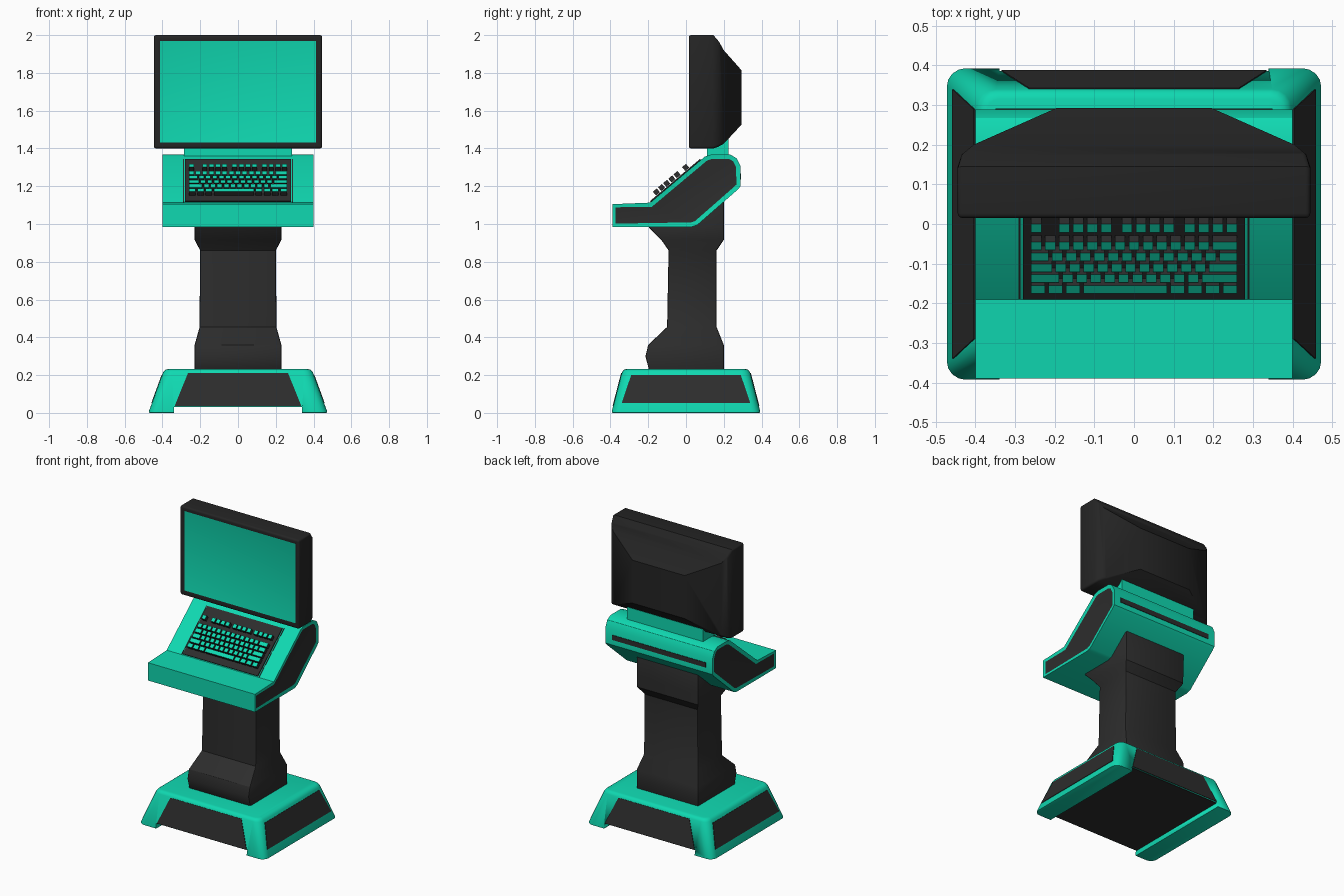
import bpy, bmesh
from math import atan2, cos, sin, radians
from mathutils import Vector, Matrix

cube = bpy.data.objects.get("Cube")
if cube:
    bpy.data.objects.remove(cube)


def material(name, rgb):
    m = bpy.data.materials.new(name)
    m.use_nodes = True
    m.diffuse_color = (*rgb, 1)
    m.node_tree.nodes["Principled BSDF"].inputs["Base Color"].default_value = (*rgb, 1)
    return m


GREEN = material("teal_green", (0.005, 0.69, 0.44))
DARK = material("charcoal", (0.026, 0.026, 0.026))
BLACK = material("black_plastic", (0.018, 0.018, 0.018))


def finish(bm, name, *mats):
    bmesh.ops.recalc_face_normals(bm, faces=bm.faces)
    me = bpy.data.meshes.new(name)
    bm.to_mesh(me)
    bm.free()
    ob = bpy.data.objects.new(name, me)
    bpy.context.collection.objects.link(ob)
    for m in mats:
        me.materials.append(m)
    bpy.ops.object.select_all(action="DESELECT")
    ob.select_set(True)
    bpy.context.view_layer.objects.active = ob
    bpy.ops.object.shade_smooth_by_angle(angle=radians(32))
    return ob


def loft(rings):
    """Skin a list of closed rings and cap both ends."""
    bm = bmesh.new()
    loops = [[bm.verts.new(p) for p in ring] for ring in rings]
    n = len(loops[0])
    for a, b in zip(loops, loops[1:]):
        for i in range(n):
            j = (i + 1) % n
            bm.faces.new((a[i], a[j], b[j], b[i]))
    bm.faces.new(loops[0])
    bm.faces.new(loops[-1])
    bmesh.ops.recalc_face_normals(bm, faces=bm.faces)
    return bm


def bevel(bm, width, test, segments=3):
    edges = [e for e in bm.edges if test(e)]
    bmesh.ops.bevel(bm, geom=edges, offset=width, segments=segments,
                    profile=0.5, affect="EDGES", clamp_overlap=True)
    bmesh.ops.recalc_face_normals(bm, faces=bm.faces)


def sharp(e):
    return e.calc_face_angle(0) > radians(50)


def rect(hx, y0, y1, z):
    return [(-hx, y0, z), (hx, y0, z), (hx, y1, z), (-hx, y1, z)]


def plate(name, pts, mat, thick=0.005):
    """Thin panel centred on a flat outline."""
    pts = [Vector(p) for p in pts]
    n = (pts[1] - pts[0]).cross(pts[2] - pts[0]).normalized() * thick
    return finish(loft([[p - n for p in pts], [p + n for p in pts]]), name, mat)


def box(name, x, y, z, mat):
    return finish(loft([rect(x, *y, z[0]), rect(x, *y, z[1])]), name, mat)


# Base: tapered foot with rounded corners and a tunnel between two side rails
BX, BY, TX, TY, BH = 0.475, 0.395, 0.39, 0.335, 0.232
bm = loft([rect(BX, -BY, BY, 0), rect(TX, -TY, TY, BH)])
bevel(bm, 0.045, lambda e: abs(e.verts[0].co.z - e.verts[1].co.z) > 0.1, 4)
bevel(bm, 0.02, lambda e: all(v.co.z > BH - 0.01 for v in e.verts))
bevel(bm, 0.008, lambda e: all(v.co.z < 0.001 for v in e.verts), 2)
base = finish(bm, "base", GREEN)
cutter = box("tunnel_cutter", 0.34, (-0.6, 0.6), (-0.1, 0.035), GREEN)
cutter.hide_render = True
cut = base.modifiers.new("tunnel", "BOOLEAN")
cut.operation = "DIFFERENCE"
cut.object = cutter
bpy.context.view_layer.objects.active = base
bpy.ops.object.modifier_apply(modifier="tunnel")
bpy.data.objects.remove(cutter)
box("base_underside", 0.339, (-0.38, 0.38), (0.031, 0.037), DARK)

# Dark panels on the four sloping sides of the base


def at(z, low, high):
    return low + (high - low) * z / BH


for s, side in ((-1, "front"), (1, "back")):
    lo, hi = s * at(0.036, BY, TY), s * at(0.21, BY, TY)
    plate("base_panel_" + side, [(-0.335, lo, 0.036), (0.335, lo, 0.036),
                                 (0.265, hi, 0.21), (-0.265, hi, 0.21)], DARK, 0.003)
for s, side in ((-1, "right"), (1, "left")):
    lo, hi = s * at(0.052, BX, TX), s * at(0.2, BX, TX)
    plate("base_panel_" + side, [(lo, -0.34, 0.052), (lo, 0.34, 0.052),
                                 (hi, 0.29, 0.2), (hi, -0.29, 0.2)], DARK, 0.003)

# Column: flared at the foot and head
column = [(0.225, 0.23, -0.195, 0.2), (0.30, 0.23, -0.215, 0.2), (0.36, 0.23, -0.2, 0.2),
          (0.455, 0.203, -0.1, 0.162), (0.86, 0.2, -0.092, 0.162),
          (0.915, 0.23, -0.13, 0.2), (0.985, 0.23, -0.2, 0.2), (1.13, 0.23, -0.05, 0.2)]
bm = loft([rect(hx, y0, y1, z) for z, hx, y0, y1 in column])
bevel(bm, 0.008, sharp, 2)
finish(bm, "column", DARK)

# Console: side profile drawn across the width, with dark recessed cheeks
profile = [(-0.39, 0.985), (-0.39, 1.105), (-0.19, 1.113), (0.1, 1.357), (0.13, 1.367),
           (0.235, 1.367), (0.268, 1.348), (0.289, 1.305), (0.289, 1.2),
           (0.275, 1.183), (0.06, 0.995), (0.03, 0.985)]
bm = loft([[(x, y, z) for y, z in profile] for x in (-0.4, 0.4)])
cheeks = [f for f in bm.faces if abs(f.normal.x) > 0.9]
bmesh.ops.inset_individual(bm, faces=cheeks, thickness=0.024, depth=-0.004)
for f in cheeks:
    f.material_index = 1
finish(bm, "console", GREEN, DARK)
plate("rear_slot", [(-0.35, 0.289, 1.235), (0.35, 0.289, 1.235),
                    (0.35, 0.289, 1.268), (-0.35, 0.289, 1.268)], DARK, 0.003)

# Keyboard: plate and keys set out in the plane of the slope
tilt = atan2(0.244, 0.29)
along = Vector((0, cos(tilt), sin(tilt)))
out = Vector((0, -sin(tilt), cos(tilt)))
origin = Vector((0, -0.19, 1.113))


def on_slope(x, s, h):
    return origin + Vector((x, 0, 0)) + along * s + out * h


plate("keyboard_plate", [on_slope(x, s, 0.002) for x, s in
                         ((-0.28, 0.005), (0.28, 0.005), (0.28, 0.35), (-0.28, 0.35))], DARK)
for s in (-1, 1):
    plate("keyboard_trim", [on_slope(s * x, t, 0) for x, t in
                            ((0.286, 0.002), (0.291, 0.002), (0.291, 0.355), (0.286, 0.355))],
          DARK, 0.002)

# Key widths in units for each row, negative numbers are gaps
rows = [(0.062, [1.25] * 3 + [6.25] + [1.25] * 4),
        (0.098, [2.25] + [1] * 10 + [2.75]),
        (0.133, [1.75] + [1] * 11 + [2.25]),
        (0.169, [1.5] + [1] * 12 + [1.5]),
        (0.205, [1] * 13 + [2]),
        (0.264, [1, -1] + [1] * 4 + [-0.5] + [1] * 4 + [-0.5] + [1] * 4)]
unit, gap, half = 0.0352, 0.0045, 0.0135
bm = bmesh.new()
frame = Matrix((Vector((1, 0, 0)), along, out)).transposed().to_4x4()
for s, widths in rows:
    x = -7.5 * unit
    for w in widths:
        if w > 0:
            mid = on_slope(x + w * unit / 2, s, 0.022)
            size = Matrix.Diagonal((w * unit - 2 * gap, 2 * half, 0.026, 1))
            bmesh.ops.create_cube(bm, size=1, matrix=Matrix.Translation(mid) @ frame @ size)
        x += abs(w) * unit
bm.normal_update()
for f in bm.faces:
    f.material_index = 0 if f.normal.dot(out) > 0.9 else 1
finish(bm, "keys", GREEN, DARK)

# Neck joining console and monitor
box("monitor_neck", 0.285, (0.11, 0.225), (1.34, 1.45), GREEN)

# Monitor: slab with a tapered back and a recessed screen
shell = [(0.015, 0.445, 1.4, 2.0), (0.145, 0.445, 1.4, 2.0), (0.175, 0.435, 1.41, 1.965),
         (0.2, 0.405, 1.425, 1.92), (0.293, 0.195, 1.525, 1.815)]
bm = loft([[(-hx, y, z0), (hx, y, z0), (hx, y, z1), (-hx, y, z1)] for y, hx, z0, z1 in shell])
bevel(bm, 0.012, sharp)
screen = max((f for f in bm.faces if f.normal.y < -0.9), key=lambda f: f.calc_area())
bmesh.ops.inset_individual(bm, faces=[screen], thickness=0.028, depth=-0.006)
screen.material_index = 1
finish(bm, "monitor", BLACK, GREEN)
